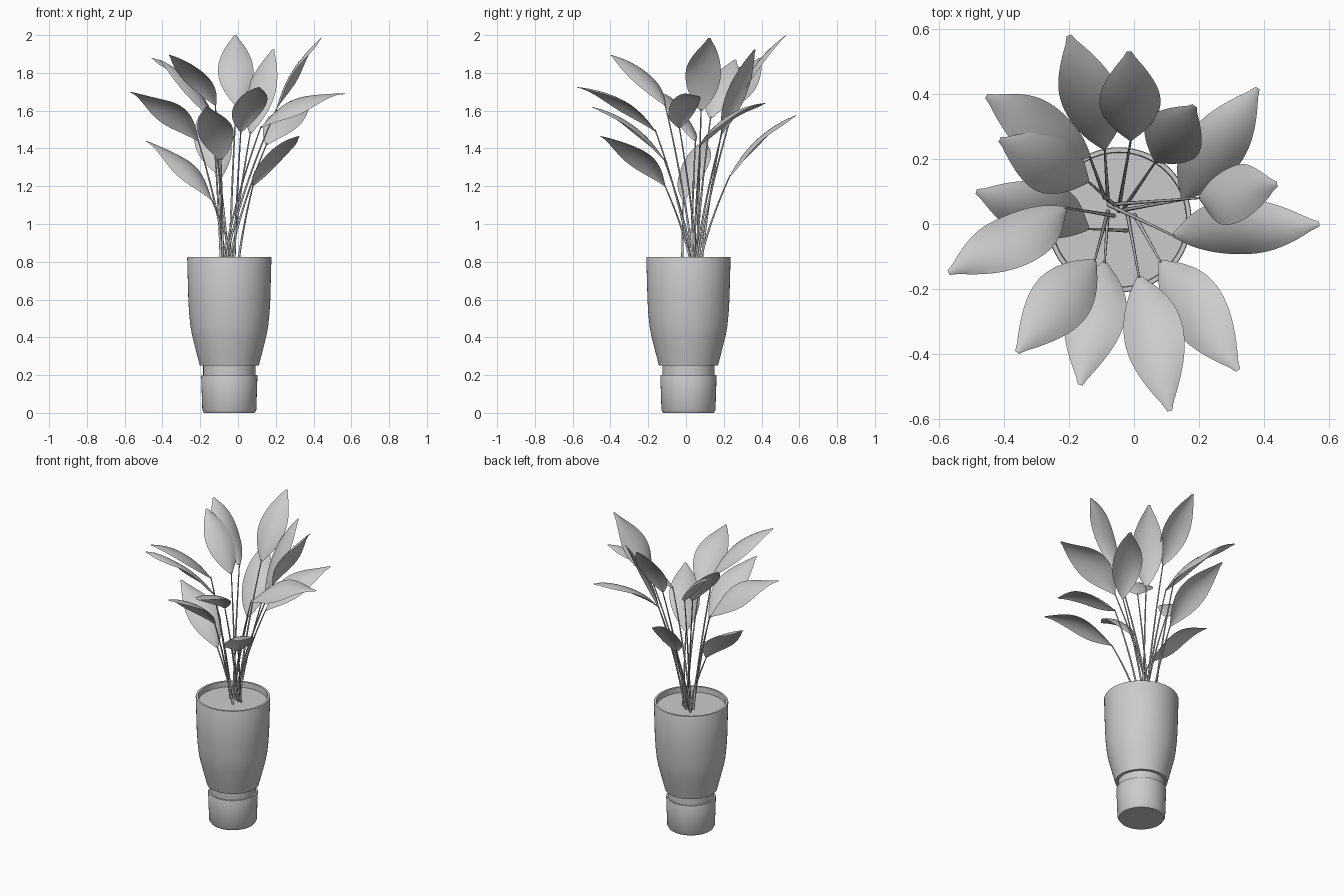
import bpy, bmesh, math
from mathutils import Vector

if "Cube" in bpy.data.objects:
    bpy.data.objects.remove(bpy.data.objects["Cube"])

CX, CY = -0.046, 0.013      # pot axis
Z = Vector((0, 0, 1))


def finish(name, bm, angle=40):
    me = bpy.data.meshes.new(name)
    bm.to_mesh(me)
    bm.free()
    ob = bpy.data.objects.new(name, me)
    bpy.context.collection.objects.link(ob)
    bpy.ops.object.select_all(action='DESELECT')
    ob.select_set(True)
    bpy.context.view_layer.objects.active = ob
    bpy.ops.object.shade_smooth_by_angle(angle=math.radians(angle))
    return ob


def lathe(name, profile, n=64):
    bm = bmesh.new()
    rings = []
    for r, z in profile:
        if r == 0:
            rings.append([bm.verts.new((CX, CY, z))] * n)
        else:
            rings.append([bm.verts.new((CX + r * math.cos(2 * math.pi * i / n),
                                        CY + r * math.sin(2 * math.pi * i / n), z))
                          for i in range(n)])
    for a, b in zip(rings, rings[1:]):
        for i in range(n):
            j = (i + 1) % n
            bm.faces.new(list(dict.fromkeys((a[i], a[j], b[j], b[i]))))
    bmesh.ops.recalc_face_normals(bm, faces=bm.faces)
    return finish(name, bm, 30)


# Pot: foot, groove, flared body and hollow rim
lathe("pot", [(0, 0), (0.134, 0), (0.143, 0.015), (0.149, 0.195), (0.147, 0.2),
              (0.138, 0.2), (0.138, 0.25), (0.156, 0.25), (0.177, 0.33),
              (0.197, 0.41), (0.206, 0.46), (0.213, 0.53), (0.217, 0.6),
              (0.223, 0.82), (0.221, 0.825), (0.208, 0.825), (0.205, 0.77)])
lathe("soil", [(0, 0.79), (0.207, 0.79)])

# Leaves: tip, base, stem root (x, y), roll in degrees
LEAVES = [
    ((-.20, .58, 1.575), (-.09, .23, 1.25), (-.08, .07), -15),
    ((-.015, .53, 2.0), (-.01, .257, 1.63), (-.045, .06), 0),
    ((.186, .363, 1.925), (.065, .19, 1.48), (-.03, .05), 0),
    ((.38, .418, 1.64), (.15, .075, 1.42), (-.05, .04), 15),
    ((.44, .123, 1.985), (.20, .08, 1.60), (-.07, .06), -20),
    ((.57, .0, 1.69), (.12, -.035, 1.51), (-.08, .06), 25),
    ((.32, -.45, 1.465), (.08, -.113, 1.205), (.0, .03), 14),
    ((.11, -.575, 1.725), (.015, -.16, 1.49), (-.02, .03), 10),
    ((-.165, -.495, 1.62), (-.09, -.115, 1.34), (-.08, .04), 10),
    ((-.36, -.395, 1.895), (-.12, -.11, 1.63), (-.08, .04), 0),
    ((-.57, -.15, 1.70), (-.21, .05, 1.44), (-.06, .025), 28),
    ((-.485, .10, 1.44), (-.14, -.015, 1.13), (-.02, -.02), -20),
    ((-.413, .26, 1.87), (-.14, .13, 1.56), (-.05, .05), 0),
    ((-.454, .394, 1.88), (-.137, .21, 1.59), (-.09, .08), 22),
]


def midrib(tip, base):
    """Arched quadratic through base and tip: returns its control point."""
    d = tip - base
    side = d.cross(Z).normalized()
    up = side.cross(d).normalized()
    flat = math.hypot(d.x, d.y)
    return (tip + base) / 2 + up * (0.02 + 0.20 * flat)


def leaf(name, tip, base, roll, nu=20, nv=8, half=0.094):
    ctrl = midrib(tip, base)
    bm = bmesh.new()
    rows = []
    for i in range(nu + 1):
        t = i / nu
        p = base * (1 - t) ** 2 + ctrl * 2 * t * (1 - t) + tip * t * t
        tan = ((ctrl - base) * (1 - t) + (tip - ctrl) * t).normalized()
        s0 = tan.cross(Z).normalized()
        n0 = s0.cross(tan)
        a = math.radians(roll) * math.sin(math.pi * min(1, t + 0.1))
        s = s0 * math.cos(a) - n0 * math.sin(a)
        n = n0 * math.cos(a) + s0 * math.sin(a)
        w = half * max(0.05, math.sin(math.pi * t ** 0.92)) ** 0.85
        row = []
        for j in range(nv + 1):
            v = 2 * j / nv - 1
            row.append(bm.verts.new(p + s * (v * w) - n * (0.28 * w * v * v)))
        rows.append(row)
    for r, q in zip(rows, rows[1:]):
        for j in range(nv):
            bm.faces.new((r[j], r[j + 1], q[j + 1], q[j]))
    return finish(name, bm, 60)


# Stems: one bevelled curve with a tapered spline per leaf
cu = bpy.data.curves.new("stems", 'CURVE')
cu.dimensions = '3D'
cu.bevel_depth = 0.0065
cu.bevel_resolution = 2
cu.resolution_u = 16
cu.use_fill_caps = True

for k, (tip, base, root, roll) in enumerate(LEAVES):
    tip, base = Vector(tip), Vector(base)
    leaf(f"leaf_{k + 1}", tip, base, roll)
    foot = Vector((*root, 0.775))
    length = (base - foot).length
    # Stems lean outward gradually, arriving slightly flatter than their chord
    lean = Vector((base.x - foot.x, base.y - foot.y, 0))
    tangent = (base - foot + lean * 0.35).normalized()
    sp = cu.splines.new('BEZIER')
    sp.bezier_points.add(1)
    rise = Vector((lean.x * 0.2, lean.y * 0.2, length * 0.33))
    for bp, co, h, r in ((sp.bezier_points[0], foot, rise, 1.0),
                         (sp.bezier_points[1], base + tangent * 0.01,
                          tangent * length * 0.3, 0.5)):
        bp.handle_left_type = bp.handle_right_type = 'FREE'
        bp.co, bp.handle_left, bp.handle_right, bp.radius = co, co - h, co + h, r

stems = bpy.data.objects.new("stems", cu)
bpy.context.collection.objects.link(stems)
bpy.ops.object.select_all(action='DESELECT')
stems.select_set(True)
bpy.context.view_layer.objects.active = stems
bpy.ops.object.convert(target='MESH')
bpy.ops.object.shade_smooth_by_angle(angle=math.radians(50))
